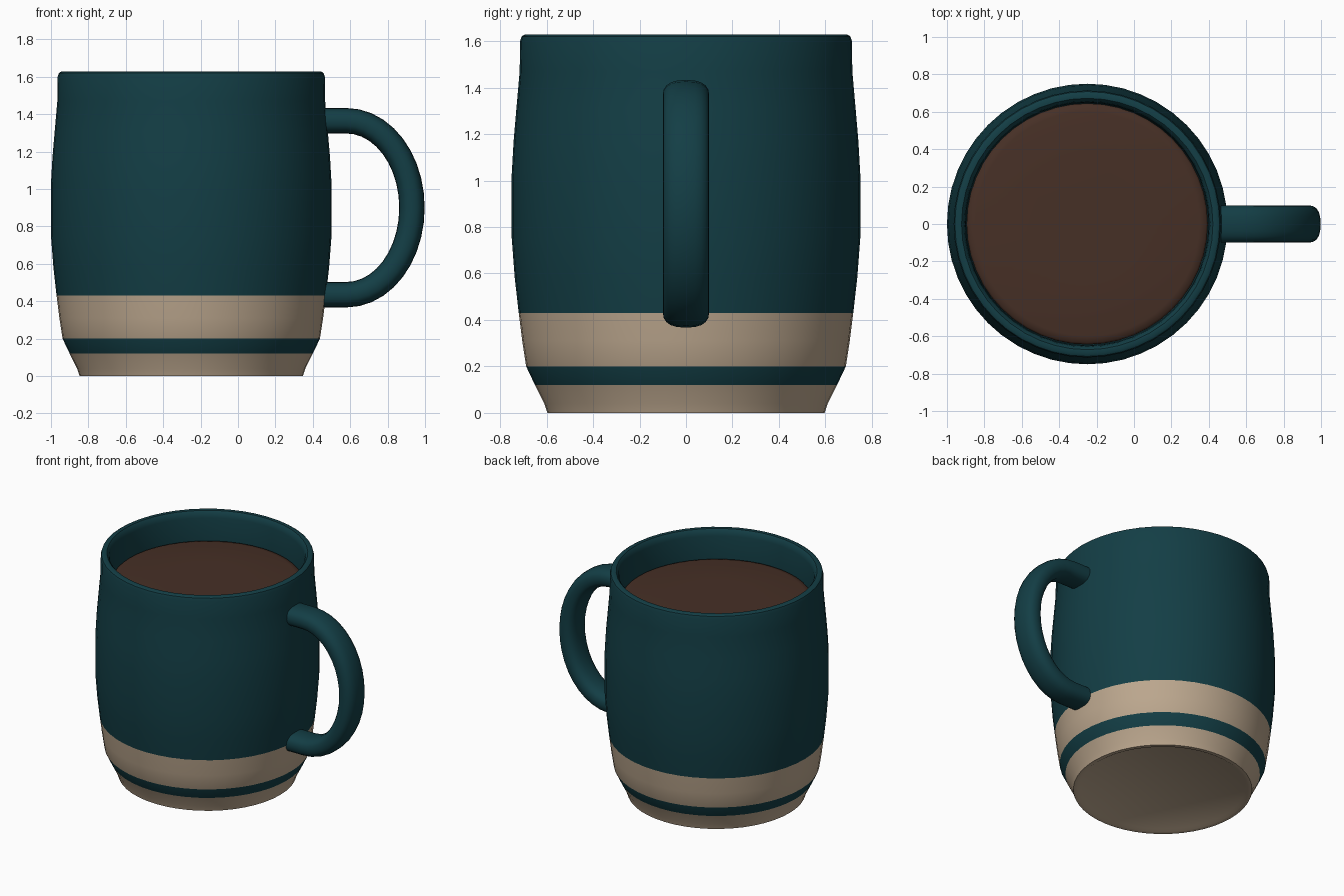
import bpy, bmesh, math

if "Cube" in bpy.data.objects:
    bpy.data.objects.remove(bpy.data.objects["Cube"])

CX = -0.25      # mug axis
SEG = 48


def material(name, rgb):
    m = bpy.data.materials.new(name)
    m.diffuse_color = (*rgb, 1)
    m.use_nodes = True
    m.node_tree.nodes["Principled BSDF"].inputs["Base Color"].default_value = m.diffuse_color
    return m


teal = material("teal glaze", (0.0065, 0.048, 0.060))
clay = material("bare clay", (0.50, 0.385, 0.27))
brown = material("coffee brown", (0.062, 0.029, 0.019))


def finish(name, bm, mats, angle=40):
    bmesh.ops.recalc_face_normals(bm, faces=bm.faces)
    me = bpy.data.meshes.new(name)
    bm.to_mesh(me)
    bm.free()
    for m in mats:
        me.materials.append(m)
    ob = bpy.data.objects.new(name, me)
    bpy.context.collection.objects.link(ob)
    bpy.ops.object.select_all(action='DESELECT')
    ob.select_set(True)
    bpy.context.view_layer.objects.active = ob
    bpy.ops.object.shade_smooth_by_angle(angle=math.radians(angle))
    return ob


def bridge(bm, rings):
    for a, b in zip(rings, rings[1:]):
        n = len(a)
        for i in range(n):
            j = (i + 1) % n
            bm.faces.new((a[i], a[j], b[j], b[i]))


def lathe(profile):
    """Revolve (radius, z) points about the mug axis and cap both ends."""
    bm = bmesh.new()
    rings = []
    for r, z in profile:
        rings.append([bm.verts.new((CX + r * math.cos(2 * math.pi * i / SEG),
                                    r * math.sin(2 * math.pi * i / SEG), z))
                      for i in range(SEG)])
    bridge(bm, rings)
    bm.faces.new(rings[0])
    bm.faces.new(rings[-1])
    return bm


# Mug body: shallow foot recess, outer wall, rolled rim, inner wall and floor
outer = [(0.55, 0.012), (0.57, 0.0), (0.597, 0.0), (0.61, 0.04), (0.65, 0.12),
         (0.688, 0.20), (0.705, 0.31), (0.72, 0.43), (0.737, 0.58), (0.75, 0.75),
         (0.75, 1.03), (0.742, 1.17), (0.73, 1.31), (0.716, 1.47), (0.714, 1.60),
         (0.708, 1.62), (0.695, 1.628)]
inner = [(0.672, 1.626), (0.658, 1.61), (0.652, 1.58), (0.648, 1.42),
         (0.66, 1.05), (0.65, 0.6), (0.60, 0.22), (0.54, 0.14)]
bm = lathe(outer + inner)
bm.normal_update()
for f in bm.faces:
    c = f.calc_center_median()
    r = math.hypot(c.x - CX, c.y)
    outside = c.z < 0.1 or r > 0.675
    f.material_index = 1 if c.z < 0.43 and outside else 0
finish("mug_body", bm, [teal, clay])

# Coffee: disc with softly rounded edge
finish("coffee", lathe([(0.645, 1.38), (0.645, 1.405), (0.635, 1.418),
                        (0.60, 1.425), (0.3, 1.428), (0.02, 1.428)]), [brown], 60)

# Handle: rounded oval section swept along a D-shaped path
path = [((0.42, 1.365), (0, 1)), ((0.50, 1.365), (0, 1))]
N = 20
for k in range(N + 1):
    t = math.pi / 2 - math.pi * k / N
    nx, nz = math.cos(t) / 0.35, math.sin(t) / 0.465
    l = math.hypot(nx, nz)
    path.append(((0.58 + 0.35 * math.cos(t), 0.90 + 0.465 * math.sin(t)), (nx / l, nz / l)))
path += [((0.50, 0.435), (0, -1)), ((0.42, 0.435), (0, -1))]


def rounded(v):
    return math.copysign(abs(v) ** 0.8, v)


bm = bmesh.new()
rings = []
for (x, z), (nx, nz) in path:
    ring = []
    for i in range(20):
        a = 2 * math.pi * i / 20
        d, w = 0.068 * rounded(math.sin(a)), 0.10 * rounded(math.cos(a))
        ring.append(bm.verts.new((x + nx * d, w, z + nz * d)))
    rings.append(ring)
bridge(bm, rings)
bm.faces.new(rings[0])
bm.faces.new(rings[-1])
finish("handle", bm, [teal], 50)
